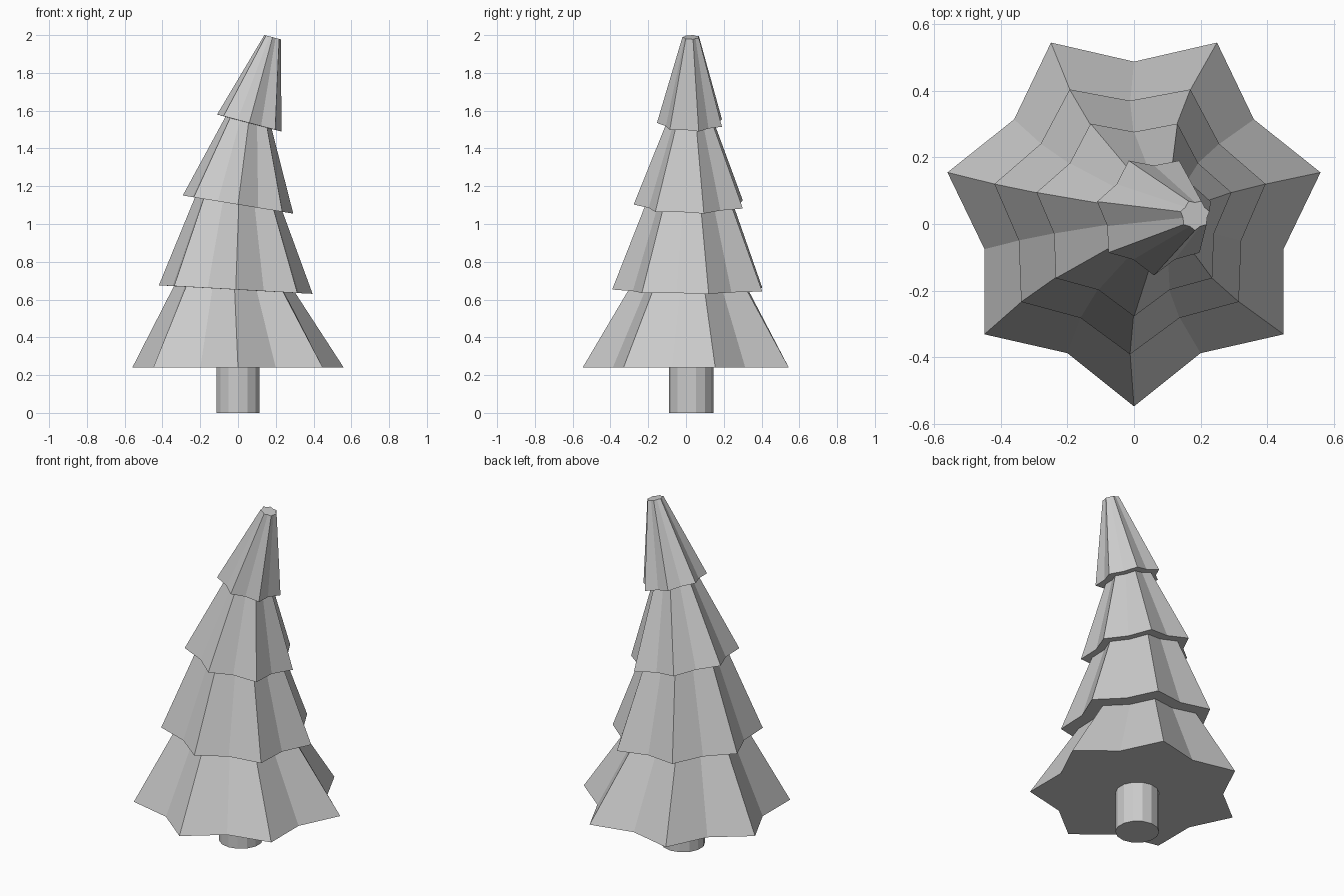
import bpy, bmesh
from math import sin, cos, pi, radians

if "Cube" in bpy.data.objects:
    bpy.data.objects.remove(bpy.data.objects["Cube"])

SIDES = 14      # seven points, seven valleys
CY = 0.027      # tree axis in y


def loft(name, rings, cap_start, cap_end):
    """Skin star rings given as (centre x, centre z, tip radius, valley radius, tilt)."""
    bm = bmesh.new()
    loops = []
    for cx, cz, tip, valley, tilt in rings:
        t = radians(tilt)
        loop = []
        for k in range(SIDES):
            a = -pi / 2 + k * 2 * pi / SIDES
            r = valley if k % 2 else tip
            x = r * cos(a)
            loop.append(bm.verts.new((cx + x * cos(t), CY + r * sin(a), cz - x * sin(t))))
        loops.append(loop)
    for lo, hi in zip(loops, loops[1:]):
        for k in range(SIDES):
            n = (k + 1) % SIDES
            bm.faces.new((lo[k], lo[n], hi[n], hi[k]))
    if cap_start:
        bm.faces.new(loops[0][::-1])
    if cap_end:
        bm.faces.new(loops[-1])
    bmesh.ops.recalc_face_normals(bm, faces=bm.faces)
    mesh = bpy.data.meshes.new(name)
    bm.to_mesh(mesh)
    bm.free()
    obj = bpy.data.objects.new(name, mesh)
    bpy.context.collection.objects.link(obj)
    return obj


# Trunk
R = 0.1175
loft("trunk", [(0, 0, R, R, 0), (0, 0.24, R, R, 0)], True, False)

# Foliage: each tier ends in a narrow ring, then steps out to the next skirt
V = 0.82
foliage = [
    (0.0, 0.24, R, R, 0),
    (0.0, 0.24, 0.574, 0.46, 0),
    (-0.018, 0.653, 0.33, 0.33 * V, 3.2),
    (-0.012, 0.653, 0.418, 0.418 * V, 3.2),
    (0.004, 1.103, 0.241, 0.241 * V, 9.3),
    (0.0, 1.103, 0.304, 0.304 * V, 9.3),
    (0.056, 1.535, 0.13, 0.13 * V, 14.8),
    (0.06, 1.535, 0.181, 0.181 * V, 14.8),
    (0.183, 1.989, 0.046, 0.046 * V, 14.8),
]
loft("foliage", foliage, False, True)
